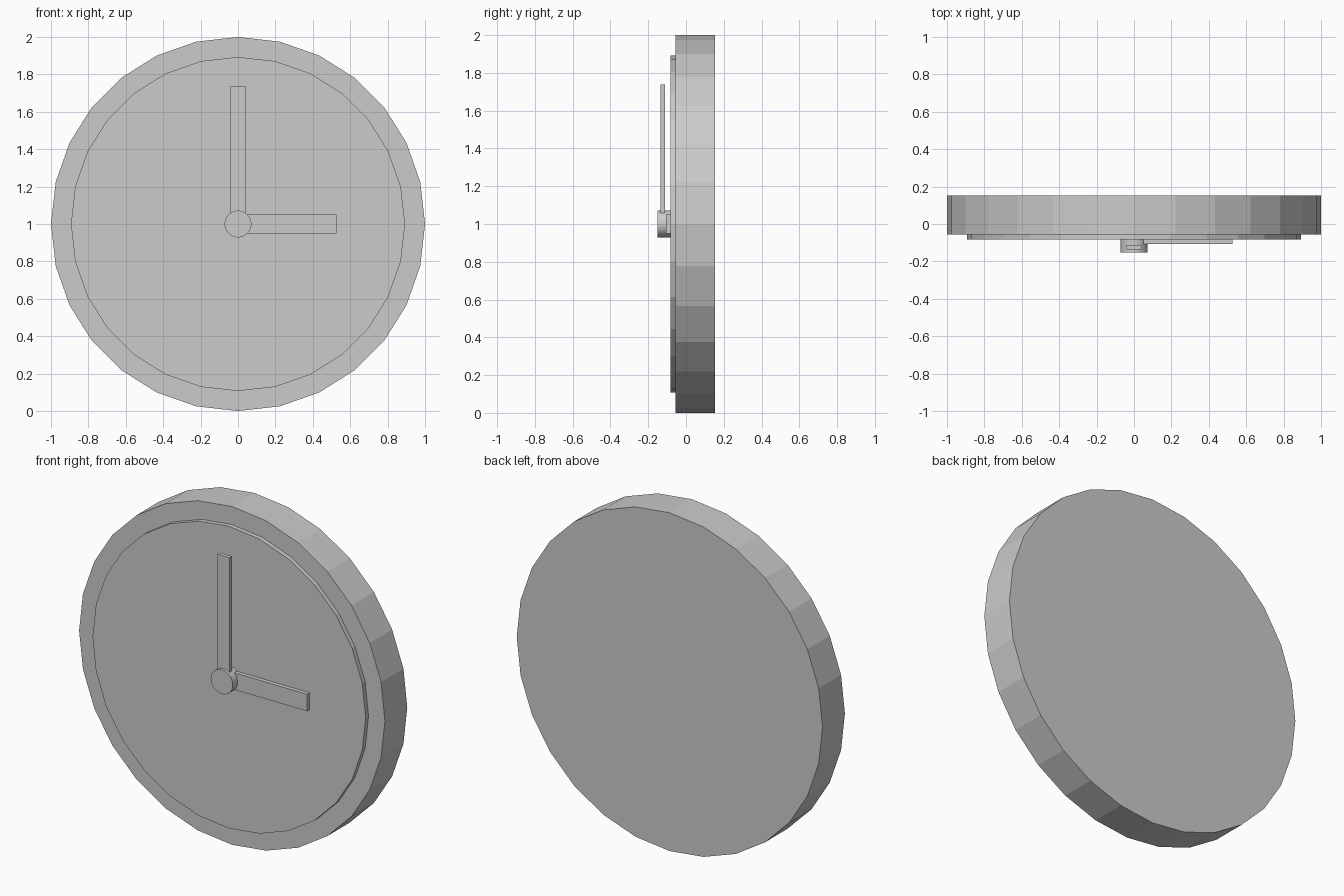
import bpy
import math

if "Cube" in bpy.data.objects:
    bpy.data.objects.remove(bpy.data.objects["Cube"])

grey = bpy.data.materials.new("plain grey")
grey.diffuse_color = (0.6, 0.6, 0.6, 1)
grey.use_nodes = True
grey.node_tree.nodes["Principled BSDF"].inputs["Base Color"].default_value = grey.diffuse_color
CENTRE_Z = 1.0


def disc(name, radius, y_front, y_back, sides=28):
    """Flat-sided disc facing the front, centred on the clock axis."""
    bpy.ops.mesh.primitive_cylinder_add(
        vertices=sides, radius=radius, depth=y_back - y_front,
        location=(0, (y_front + y_back) / 2, CENTRE_Z),
        rotation=(math.pi / 2, 0, 0))
    finish(name)


def bar(name, x0, x1, y0, y1, z0, z1):
    """Box given by its limits on each axis."""
    bpy.ops.mesh.primitive_cube_add(
        size=1, location=((x0 + x1) / 2, (y0 + y1) / 2, (z0 + z1) / 2))
    bpy.context.object.scale = (x1 - x0, y1 - y0, z1 - z0)
    finish(name)


def finish(name):
    obj = bpy.context.object
    obj.name = name
    obj.data.materials.append(grey)
    bpy.ops.object.transform_apply(location=False, rotation=True, scale=True)


# Case, raised dial and centre hub
disc("clock_case", 1.0, -0.056, 0.153)
disc("dial", 0.893, -0.083, -0.056)
disc("centre_hub", 0.072, -0.152, -0.083)

# Hands at three o'clock
bar("minute_hand", -0.04, 0.04, -0.135, -0.112, CENTRE_Z, 1.738)
bar("hour_hand", 0.0, 0.527, -0.107, -0.083, 0.95, 1.05)
